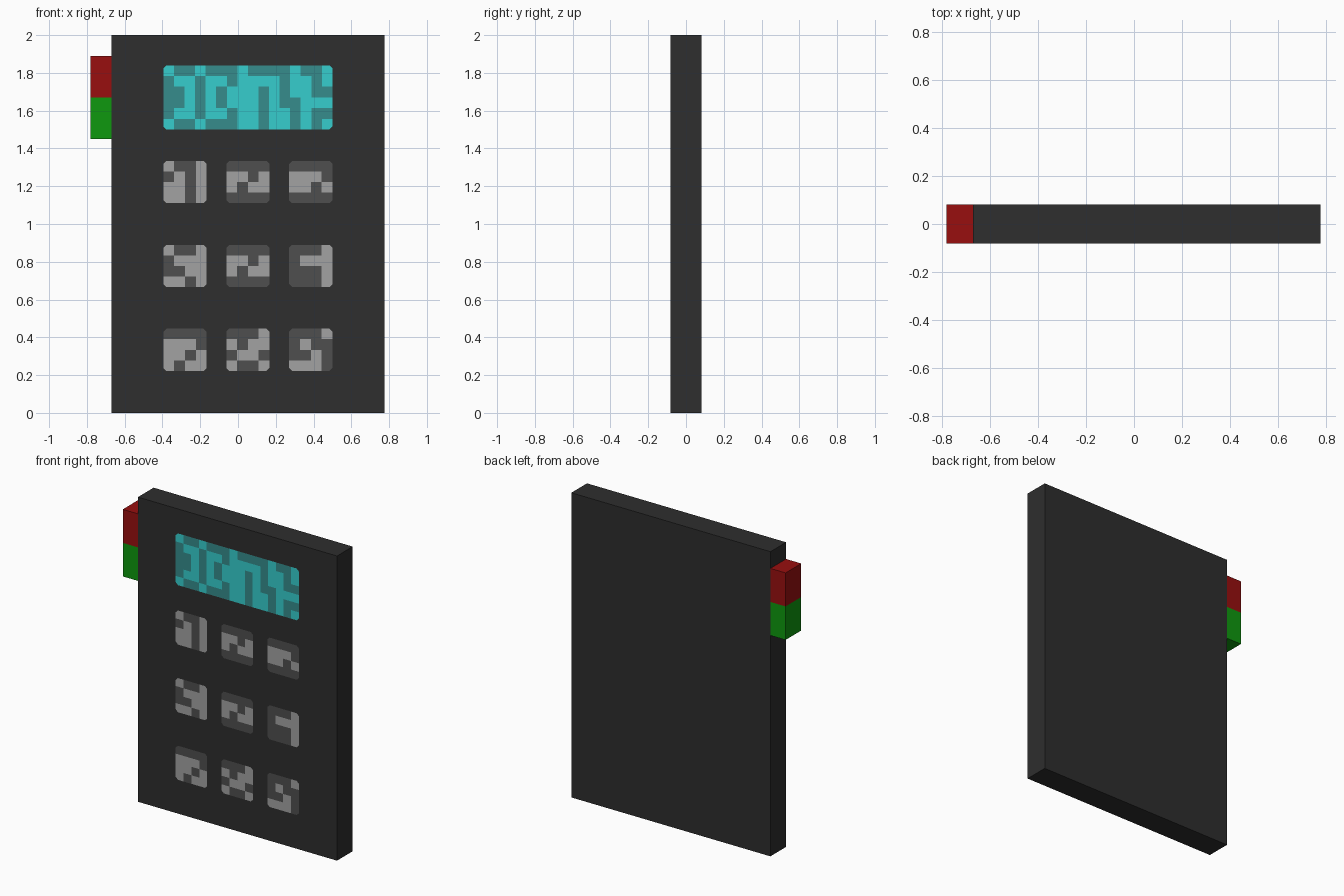
import bpy, bmesh

if "Cube" in bpy.data.objects:
    bpy.data.objects.remove(bpy.data.objects["Cube"])


def material(name, rgb):
    """Flat material from 0-255 display values, converted to linear."""
    lin = [((c / 255 + 0.055) / 1.055) ** 2.4 for c in rgb]
    m = bpy.data.materials.new(name)
    m.diffuse_color = (*lin, 1)
    m.use_nodes = True
    m.node_tree.nodes["Principled BSDF"].inputs["Base Color"].default_value = m.diffuse_color
    return m


CHARCOAL = material("charcoal", (46, 46, 46))
RED = material("red", (152, 15, 15))
GREEN = material("green", (14, 152, 14))
CYAN = material("cyan", (54, 206, 206))
TEAL = material("dark teal", (54, 140, 140))
LIGHT = material("light grey", (162, 162, 162))
DARK = material("dark grey", (79, 79, 79))

FRONT = -0.081


def add_mesh(name, bm, mats):
    me = bpy.data.meshes.new(name)
    bm.to_mesh(me)
    bm.free()
    for m in mats:
        me.materials.append(m)
    ob = bpy.data.objects.new(name, me)
    bpy.context.collection.objects.link(ob)


def box(name, x0, x1, z0, z1, mat):
    bm = bmesh.new()
    bmesh.ops.create_cube(bm, size=1)
    for v in bm.verts:
        v.co.x = x1 if v.co.x > 0 else x0
        v.co.y *= -2 * FRONT
        v.co.z = z1 if v.co.z > 0 else z0
    add_mesh(name, bm, [mat])


def mosaic(name, x0, x1, z0, z1, rows, dark, light):
    """Thin face panel of cells; '#' marks the light ones. Corners are trimmed."""
    bm = bmesh.new()
    nx, nz = len(rows[0]), len(rows)
    dx, dz, y, c = (x1 - x0) / nx, (z1 - z0) / nz, FRONT - 0.001, 0.016
    for j, row in enumerate(rows):
        for i, cell in enumerate(row):
            a, b = x0 + i * dx, z1 - (j + 1) * dz
            pts = []
            for u, w in ((0, 0), (1, 0), (1, 1), (0, 1)):
                px, pz = a + u * dx, b + w * dz
                if i == u * (nx - 1) and j == (1 - w) * (nz - 1):
                    sx, sz = c * (1 - 2 * u), c * (1 - 2 * w)
                    cut = [(px, pz + sz), (px + sx, pz)]
                    pts += cut if u == w else cut[::-1]
                else:
                    pts.append((px, pz))
            face = bm.faces.new([bm.verts.new((p, y, q)) for p, q in pts])
            face.material_index = int(cell == "#")
    bmesh.ops.remove_doubles(bm, verts=bm.verts, dist=1e-5)
    add_mesh(name, bm, [dark, light])


# Slab body and the two indicator blocks on its side
box("body", -0.67, 0.776, 0, 2, CHARCOAL)
box("red_block", -0.78, -0.67, 1.67, 1.89, RED)
box("green_block", -0.78, -0.67, 1.45, 1.67, GREEN)

# Mottled display panel
mosaic("screen", -0.395, 0.5, 1.5, 1.84, [
    "#..#...#....#..#",
    ".##.##.####.##.#",
    "..#.#.###.#.##..",
    "..#.#.###.#..###",
    ".##.##.##.##.#..",
    "#..#...##.##.#.#"], TEAL, CYAN)

# Three by three mottled keys
KEYS = ["#..# .#.# ##.# ##.#", ".... ##.# #.## ....", ".... ###. ##.# ....",
        "#..# .### ..## ##.#", ".... ##.# #.## ....", "...# .### ...# ...#",
        ".... ###. ##.# #.##", "...# #.## .##. #..#", "...# .#.. ..#. ###."]
for n, pattern in enumerate(KEYS):
    r, col = divmod(n, 3)
    x, z = -0.395 + col * 0.333, 1.11 - r * 0.444
    mosaic(f"key_{n + 1}", x, x + 0.229, z, z + 0.224, pattern.split(), DARK, LIGHT)
